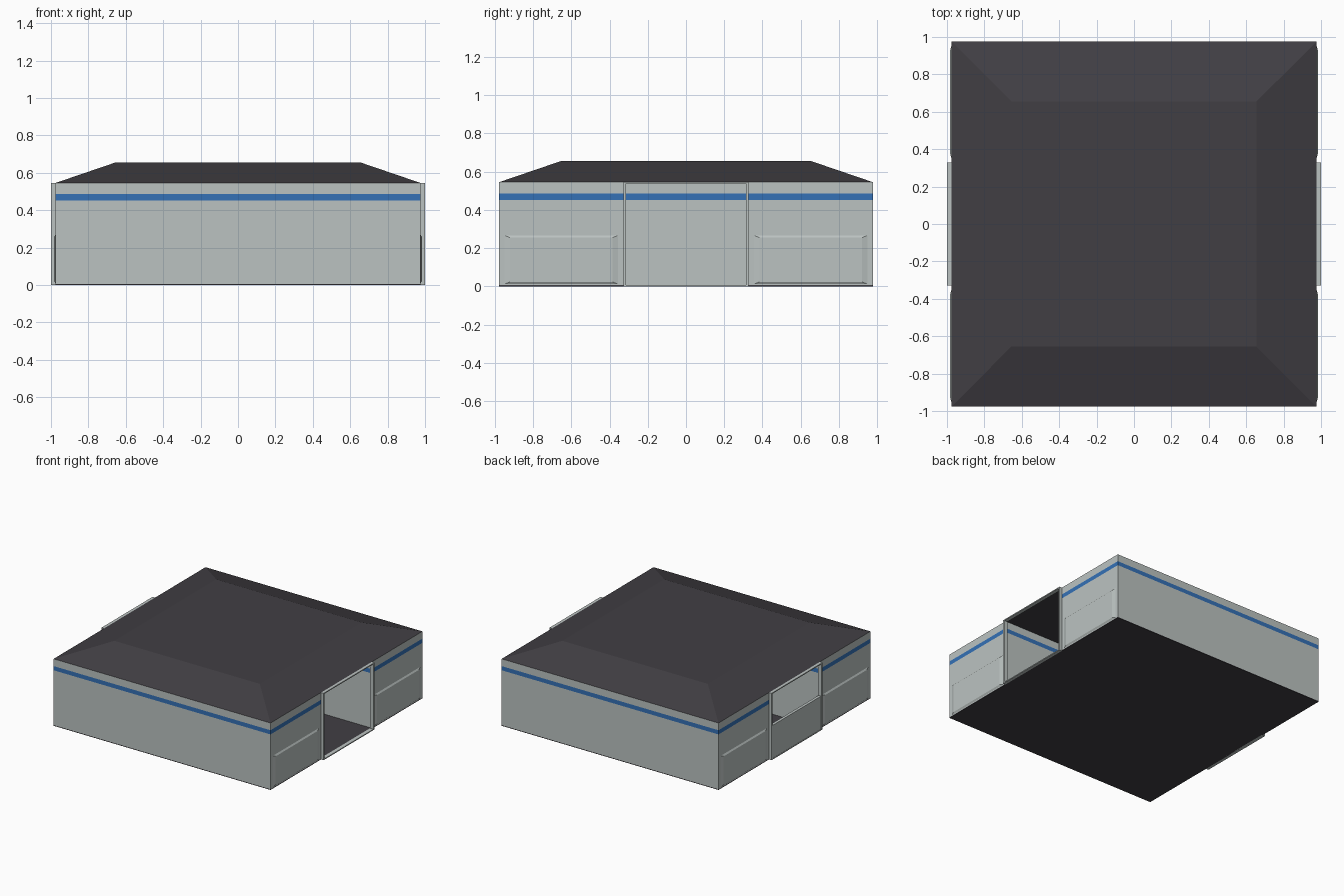
import bpy, bmesh

if "Cube" in bpy.data.objects:
    bpy.data.objects.remove(bpy.data.objects["Cube"])

def material(name, rgb):
    m = bpy.data.materials.new(name)
    m.diffuse_color = (*rgb, 1)
    m.use_nodes = True
    m.node_tree.nodes["Principled BSDF"].inputs["Base Color"].default_value = m.diffuse_color
    return m

WALL = material("light_grey_wall", (0.50, 0.545, 0.535))
BLUE = material("blue_stripe", (0.035, 0.165, 0.47))
DARK = material("dark_roof", (0.053, 0.049, 0.057))

HALF, DOOR, EAVE = 0.977, 0.325, 0.545
STRIPE = (0.452, 0.486)

def finish(bm, name, mats):
    bmesh.ops.recalc_face_normals(bm, faces=bm.faces)
    me = bpy.data.meshes.new(name)
    bm.to_mesh(me)
    bm.free()
    for m in mats:
        me.materials.append(m)
    ob = bpy.data.objects.new(name, me)
    bpy.context.collection.objects.link(ob)
    return ob

def box_mesh(lo, hi):
    bm = bmesh.new()
    bmesh.ops.create_cube(bm, size=1)
    for v in bm.verts:
        v.co = [(a + b) / 2 + c * (b - a) for a, b, c in zip(lo, hi, v.co)]
    return bm

def box(name, lo, hi, mat=WALL):
    return finish(box_mesh(lo, hi), name, [mat])

def striped_box(name, lo, hi):
    # wall block cut at two heights, blue between the cuts
    bm = box_mesh(lo, hi)
    for z in STRIPE:
        bmesh.ops.bisect_plane(bm, geom=bm.verts[:] + bm.edges[:] + bm.faces[:],
                               plane_co=(0, 0, z), plane_no=(0, 0, 1))
    for f in bm.faces:
        f.material_index = int(STRIPE[0] < f.calc_center_median().z < STRIPE[1])
    return finish(bm, name, [WALL, BLUE])

# floor slab and the two solid halves either side of the bays
box("floor", (-HALF, -HALF, 0), (HALF, HALF, 0.006), DARK)
striped_box("front_block", (-HALF, -HALF, 0.006), (HALF, -DOOR, EAVE))
striped_box("back_block", (-HALF, DOOR, 0.006), (HALF, HALF, EAVE))
striped_box("bay_end_wall", (-0.01, -DOOR, 0.006), (0.01, DOOR, EAVE))

# hipped flat-topped roof
bm = box_mesh((-HALF, -HALF, EAVE), (HALF, HALF, 0.655))
for v in bm.verts:
    if v.co.z > 0.6:
        v.co.x *= 0.655 / HALF
        v.co.y *= 0.655 / HALF
finish(bm, "roof", [DARK])

for sx, side in ((1, "right"), (-1, "left")):
    def span(a, b):
        return sorted((sx * a, sx * b))
    # thin frame around each bay opening
    x0, x1 = span(0.97, 1.0)
    for sy, end in ((-1, "front"), (1, "back")):
        y0, y1 = sorted((sy * (DOOR - 0.012), sy * (DOOR + 0.003)))
        box(f"{side}_{end}_door_post", (x0, y0, 0), (x1, y1, EAVE))
        # shallow raised panel low on the side wall, chamfered to its face
        p0, p1 = span(0.97, 0.985)
        ya, yb = sorted((sy * (DOOR + 0.004), sy * (HALF - 0.001)))
        bm = box_mesh((p0, ya, 0.001), (p1, yb, 0.277))
        ym = (ya + yb) / 2
        for v in bm.verts:
            if abs(v.co.x) > 0.98:
                v.co.y += 0.055 if v.co.y < ym else -0.055
                v.co.z += 0.022 if v.co.z < 0.1 else -0.022
        finish(bm, f"{side}_{end}_raised_panel", [WALL])
    box(f"{side}_door_lintel", (x0, -DOOR, EAVE - 0.008), (x1, DOOR, EAVE))
    box(f"{side}_door_sill", (x0, -DOOR, 0), (x1, DOOR, 0.008))

# half-height barrier closing the left bay
box("left_barrier", (-0.998, -DOOR, 0), (-0.975, DOOR, 0.277))
